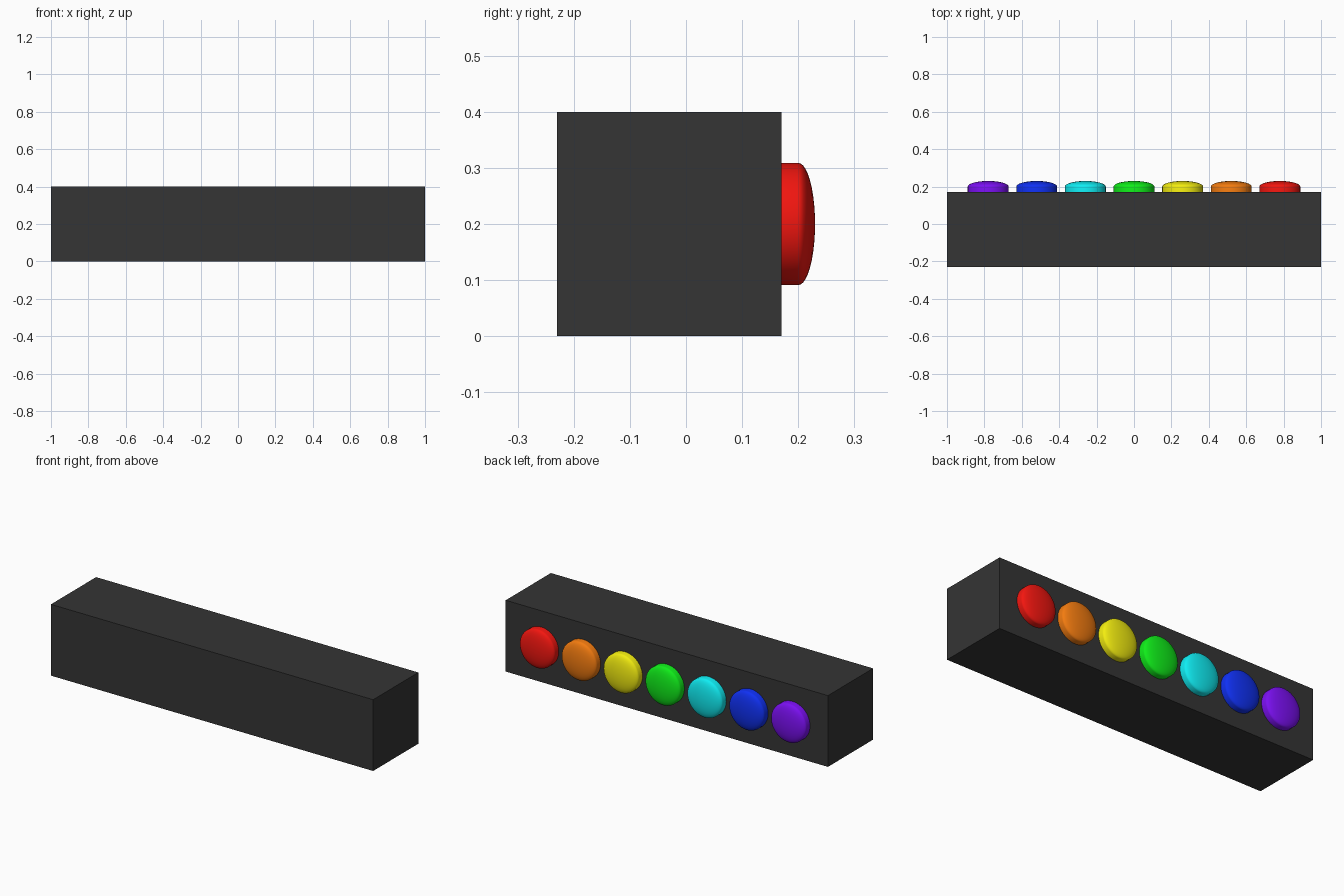
import bpy, bmesh, math
from mathutils import Matrix

if "Cube" in bpy.data.objects:
    bpy.data.objects.remove(bpy.data.objects["Cube"])


def material(name, rgb):
    mat = bpy.data.materials.new(name)
    mat.diffuse_color = (*rgb, 1)
    mat.use_nodes = True
    mat.node_tree.nodes["Principled BSDF"].inputs["Base Color"].default_value = mat.diffuse_color
    return mat


def add_object(name, bm, mat, location):
    mesh = bpy.data.meshes.new(name)
    bm.to_mesh(mesh)
    bm.free()
    mesh.materials.append(mat)
    obj = bpy.data.objects.new(name, mesh)
    obj.location = location
    bpy.context.collection.objects.link(obj)
    return obj


# Dark rectangular housing
bm = bmesh.new()
bmesh.ops.create_cube(bm, size=1, matrix=Matrix.Diagonal((2, 0.4, 0.4, 1)))
add_object("housing", bm, material("dark_housing", (0.035, 0.035, 0.035)), (0, -0.03, 0.2))


# Domed lens: straight rim, then a shallow elliptical cap, facing +y
def lens(name, x, rgb, radius=0.109, rim=0.03, dome=0.03, sides=48, rings=10):
    profile = [(0, -0.01), (radius, -0.01)]
    for i in range(rings + 1):
        a = math.pi / 2 * i / rings
        profile.append((radius * math.cos(a) if i < rings else 0, rim + dome * math.sin(a)))
    bm = bmesh.new()
    verts = [bm.verts.new((r, y, 0)) for r, y in profile]
    edges = [bm.edges.new(pair) for pair in zip(verts, verts[1:])]
    bmesh.ops.spin(bm, geom=verts + edges, cent=(0, 0, 0), axis=(0, 1, 0),
                   angle=2 * math.pi, steps=sides)
    bmesh.ops.remove_doubles(bm, verts=bm.verts, dist=1e-5)
    bmesh.ops.recalc_face_normals(bm, faces=bm.faces)
    for face in bm.faces:
        face.smooth = True
    for edge in bm.edges:
        if len(edge.link_faces) == 2 and edge.calc_face_angle() > math.radians(50):
            edge.smooth = False
    add_object(name, bm, material(name, rgb), (x, 0.17, 0.2))


# Row of rainbow lenses along the back face
colours = {
    "violet": (0.2, 0.005, 0.9), "blue": (0.005, 0.03, 0.9), "cyan": (0.005, 0.85, 0.9),
    "green": (0.005, 0.85, 0.01), "yellow": (0.9, 0.85, 0.005),
    "orange": (0.9, 0.2, 0.005), "red": (0.9, 0.008, 0.005),
}
for i, (name, rgb) in enumerate(colours.items()):
    lens(name + "_lens", (i - 3) * 0.26, rgb)
